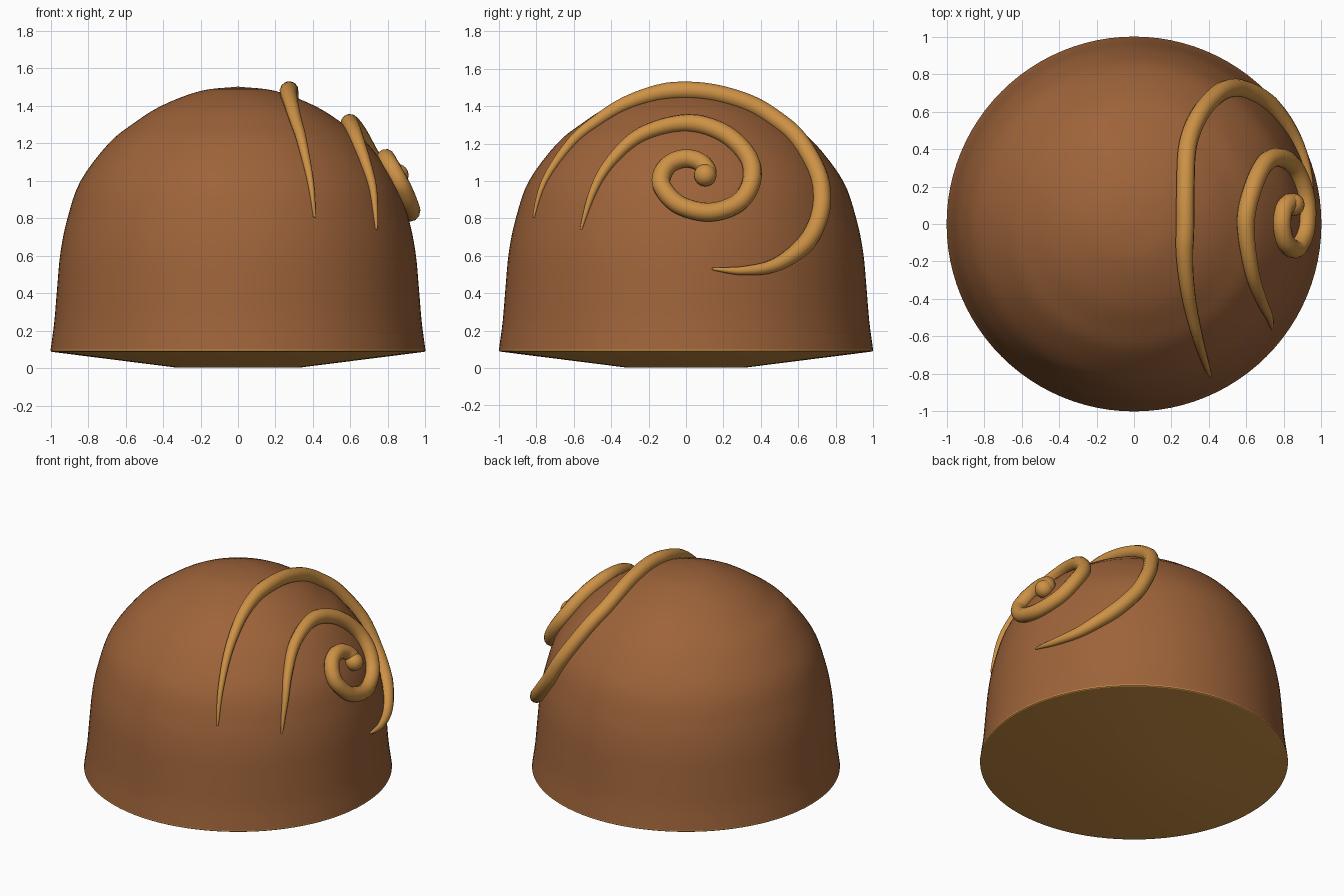
import bpy, math
from mathutils import Vector
from mathutils.bvhtree import BVHTree

if "Cube" in bpy.data.objects:
    bpy.data.objects.remove(bpy.data.objects["Cube"])


def material(name, rgb):
    m = bpy.data.materials.new(name)
    m.diffuse_color = (*rgb, 1)
    m.use_nodes = True
    m.node_tree.nodes["Principled BSDF"].inputs["Base Color"].default_value = m.diffuse_color
    return m


chocolate = material("milk chocolate", (0.34, 0.125, 0.042))
caramel = material("caramel", (0.61, 0.285, 0.06))


def catmull(points, steps):
    """Smooth curve through a list of vectors."""
    p = [points[0] * 2 - points[1], *points, points[-1] * 2 - points[-2]]
    out = []
    for i in range(1, len(p) - 2):
        a, b, c, d = p[i - 1:i + 3]
        for s in range(steps):
            t = s / steps
            out.append(0.5 * (2 * b + (c - a) * t + (2 * a - 5 * b + 4 * c - d) * t * t
                              + (3 * b - a - 3 * c + d) * t ** 3))
    return out + [points[-1]]


def lathe(name, profile, mat, sides=96):
    """Spin (radius, z) points round z; points with radius 0 become poles."""
    verts, rings, faces = [], [], []
    for r, z in profile:
        n = 1 if r < 1e-6 else sides
        rings.append([len(verts) + k for k in range(n)])
        verts += [(r * math.cos(2 * math.pi * k / sides),
                   r * math.sin(2 * math.pi * k / sides), z) for k in range(n)]
    for lo, hi in zip(rings, rings[1:]):
        for k in range(sides):
            j = (k + 1) % sides
            quad = [lo[k % len(lo)], lo[j % len(lo)], hi[j % len(hi)], hi[k % len(hi)]]
            faces.append(list(dict.fromkeys(quad)))
    me = bpy.data.meshes.new(name)
    me.from_pydata(verts, [], faces)
    me.materials.append(mat)
    ob = bpy.data.objects.new(name, me)
    bpy.context.collection.objects.link(ob)
    return ob


def smooth(ob, angle):
    bpy.ops.object.select_all(action='DESELECT')
    ob.select_set(True)
    bpy.context.view_layer.objects.active = ob
    bpy.ops.object.shade_smooth_by_angle(angle=math.radians(angle))


# Chocolate dome
DOME = [(1.0, 0.1), (0.98, 0.25), (0.965, 0.43), (0.947, 0.62), (0.91, 0.8),
        (0.84, 1.0), (0.69, 1.2), (0.56, 1.305), (0.41, 1.4), (0.2, 1.48), (0, 1.503)]
profile = [tuple(v) for v in catmull([Vector(p) for p in DOME], 4)]
dome = lathe("chocolate_dome", profile, chocolate)
smooth(dome, 40)

# Caramel base with a shallow sloping underside
base = lathe("caramel_base", [(0, 0.004), (0.33, 0.004), (0.995, 0.088), (1.0, 0.092), (1.0, 0.1)], caramel)
smooth(base, 30)

# Piped swirls, laid on the dome
tree = BVHTree.FromPolygons([v.co for v in dome.data.vertices],
                            [p.vertices for p in dome.data.polygons])
CENTRE = Vector((0, 0, 0.5))


def radius_at(z):
    for (r0, z0), (r1, z1) in zip(profile, profile[1:]):
        if z0 <= z <= z1:
            return r0 + (r1 - r0) * (z - z0) / (z1 - z0)
    return 0


def swirl(name, points, width):
    """Tapered tube following the points, snapped to the dome surface."""
    path = catmull([Vector(p) for p in points], 8)
    cu = bpy.data.curves.new(name, 'CURVE')
    cu.dimensions = '3D'
    cu.bevel_depth = 1.0
    cu.bevel_resolution = 4
    cu.use_fill_caps = True
    sp = cu.splines.new('POLY')
    sp.points.add(len(path) - 1)
    for i, p in enumerate(path):
        w = width(i / (len(path) - 1))
        d = (p - CENTRE).normalized()
        hit = tree.ray_cast(CENTRE, d)[0]
        sp.points[i].co = (*(hit + d * w * 0.5), 1)
        sp.points[i].radius = w
    ob = bpy.data.objects.new(name, cu)
    bpy.context.collection.objects.link(ob)
    bpy.ops.object.select_all(action='DESELECT')
    ob.select_set(True)
    bpy.context.view_layer.objects.active = ob
    bpy.ops.object.convert(target='MESH')
    ob = bpy.context.object
    ob.name = name
    ob.data.materials.clear()
    ob.data.materials.append(caramel)
    smooth(ob, 50)


outer = [(.40, -.80, .80), (.36, -.70, 1.0), (.32, -.56, 1.2), (.29, -.38, 1.38),
         (.27, -.18, 1.46), (.27, 0, 1.47), (.27, .2, 1.44), (.28, .4, 1.36),
         (.33, .55, 1.23), (.42, .66, 1.07), (.50, .70, .93), (.58, .69, .80),
         (.70, .62, .66), (.83, .47, .55), (.91, .30, .52), (.95, .14, .53)]
swirl("outer_swirl", outer,
      lambda t: 0.006 + 0.043 * min(1, t / 0.3, (1 - t) / 0.2) ** 0.8)

inner = [(-.56, .74), (-.50, .92), (-.40, 1.09), (-.24, 1.23), (0, 1.29), (.19, 1.24),
         (.32, 1.12), (.345, 1.0), (.28, .88), (.13, .825), (-.03, .86), (-.12, .95),
         (-.125, 1.02), (-.08, 1.08), (0, 1.105), (.075, 1.085), (.11, 1.04), (.10, 1.015)]
inner = [(math.sqrt(radius_at(z) ** 2 - y * y), y, z) for y, z in inner]
swirl("inner_swirl", inner, lambda t: 0.006 + 0.044 * min(1, t / 0.25) ** 0.8)

# Rounded blob ending the inner swirl
end = Vector(inner[-1])
bpy.ops.mesh.primitive_uv_sphere_add(segments=24, ring_count=12, radius=0.06,
                                     location=end + (end - CENTRE).normalized() * 0.03)
blob = bpy.context.object
blob.name = "swirl_end"
blob.data.materials.append(caramel)
smooth(blob, 60)
